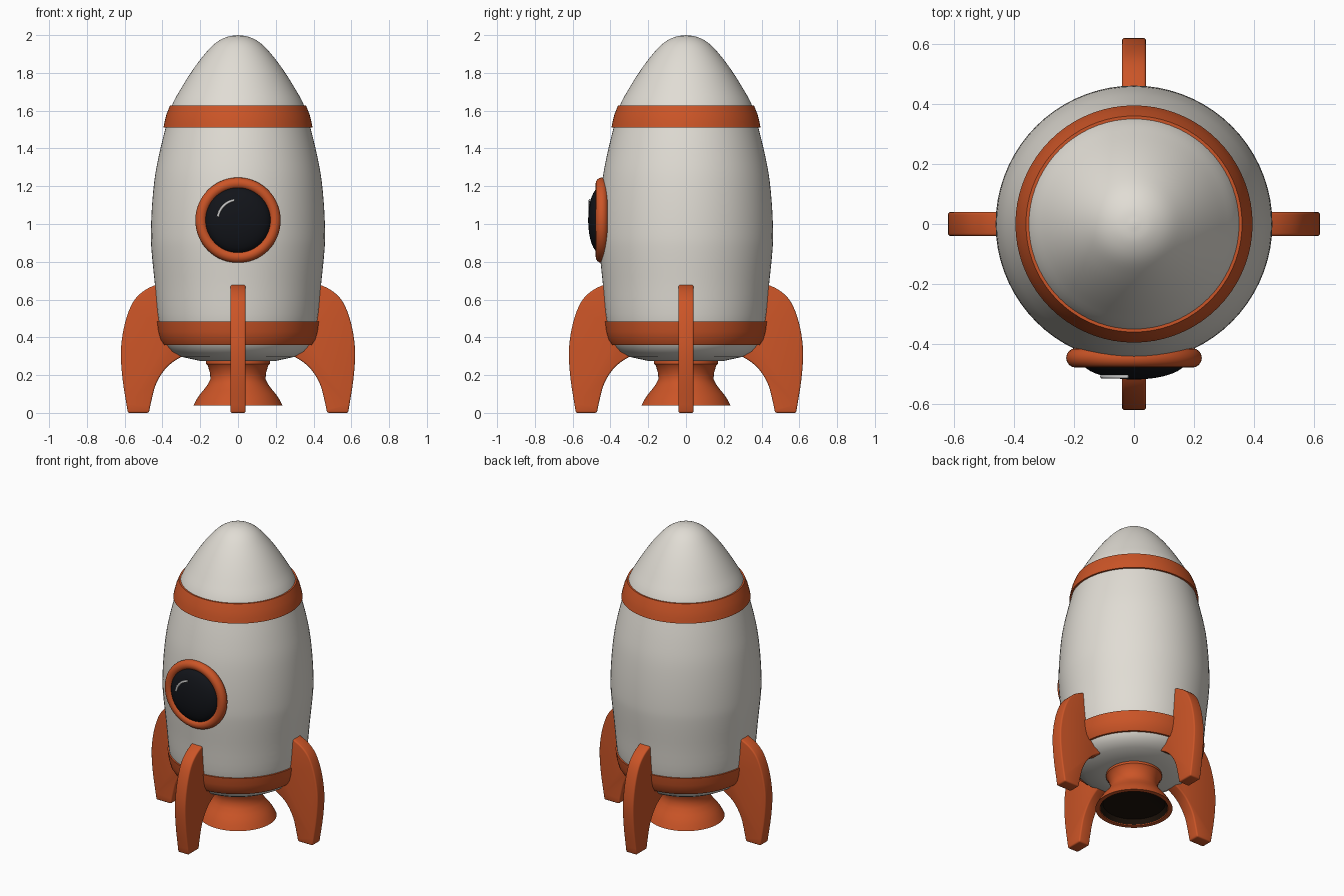
import bpy, bmesh, math
from mathutils import Vector, Matrix

if "Cube" in bpy.data.objects:
    bpy.data.objects.remove(bpy.data.objects["Cube"])


def material(name, rgb):
    m = bpy.data.materials.new(name)
    m.diffuse_color = (*rgb, 1)
    m.use_nodes = True
    m.node_tree.nodes["Principled BSDF"].inputs["Base Color"].default_value = m.diffuse_color
    return m


ORANGE = material("orange_paint", (0.60, 0.09, 0.02))
WHITE = material("warm_white", (0.75, 0.72, 0.66))
BLACK = material("dark_glass", (0.006, 0.007, 0.01))
SOOT = material("soot", (0.012, 0.006, 0.003))
SHINE = material("glass_shine", (0.8, 0.8, 0.8))


def finish(bm, name, mat, angle=35):
    bmesh.ops.recalc_face_normals(bm, faces=bm.faces)
    me = bpy.data.meshes.new(name)
    bm.to_mesh(me)
    bm.free()
    me.materials.append(mat)
    ob = bpy.data.objects.new(name, me)
    bpy.context.collection.objects.link(ob)
    bpy.ops.object.select_all(action='DESELECT')
    ob.select_set(True)
    bpy.context.view_layer.objects.active = ob
    bpy.ops.object.shade_smooth_by_angle(angle=math.radians(angle))
    return ob


def smooth(pts, n=4):
    """Catmull-Rom curve through 2D points."""
    p = [Vector(q) for q in pts]
    p = [2 * p[0] - p[1]] + p + [2 * p[-1] - p[-2]]
    out = []
    for a, b, c, d in zip(p, p[1:], p[2:], p[3:]):
        for i in range(n):
            t = i / n
            out.append(0.5 * (2 * b + (c - a) * t + (2 * a - 5 * b + 4 * c - d) * t * t
                              + (3 * b - a - 3 * c + d) * t ** 3))
    return out + [p[-2]]


def lathe(name, profile, mat, closed=False, steps=72, place=None):
    """Spin (radius, height) points around z."""
    bm = bmesh.new()
    vs = [bm.verts.new((max(r, 0), 0, z)) for r, z in profile]
    es = [bm.edges.new(e) for e in zip(vs, vs[1:])]
    if closed:
        es.append(bm.edges.new((vs[-1], vs[0])))
    bmesh.ops.spin(bm, geom=vs + es, cent=(0, 0, 0), axis=(0, 0, 1),
                   angle=2 * math.pi, steps=steps)
    bmesh.ops.remove_doubles(bm, verts=bm.verts, dist=1e-5)
    if place:
        bm.transform(place)
    return finish(bm, name, mat)


# hull with pointed nose
side = smooth([(0.38, 0.36), (0.42, 0.48), (0.44, 0.68), (0.457, 0.85), (0.461, 0.95),
               (0.455, 1.10), (0.44, 1.25), (0.415, 1.38), (0.383, 1.51), (0.35, 1.627),
               (0.30, 1.72), (0.24, 1.815), (0.18, 1.895), (0.12, 1.957), (0.06, 1.99), (0, 2.0)])
lathe("hull", [(0, 0.27), (0.20, 0.275), (0.30, 0.297), (0.35, 0.325)] + side, WHITE)

# painted bands
lathe("upper_band", [(0.36, 1.51), (0.395, 1.51), (0.389, 1.54), (0.379, 1.58),
                     (0.36, 1.627), (0.33, 1.627)], ORANGE, True)
lathe("lower_band", [(0.36, 0.36), (0.393, 0.36), (0.412, 0.39), (0.423, 0.43),
                     (0.43, 0.483), (0.40, 0.483)], ORANGE, True)

# engine nozzle with dark inside
bell = [(0, 0.29), (0.17, 0.29), (0.17, 0.26), (0.16, 0.25), (0.148, 0.21), (0.146, 0.18),
        (0.16, 0.15), (0.183, 0.12), (0.20, 0.10), (0.22, 0.07), (0.236, 0.038),
        (0.208, 0.038), (0.19, 0.075)]
lathe("nozzle", bell, ORANGE)
lathe("nozzle_inside", [(0.206, 0.042), (0.19, 0.072), (0, 0.085)], SOOT)

# porthole, lathed then turned to face the front
FRONT = Matrix.Translation((0, 0, 1.02)) @ Matrix.Rotation(math.pi / 2, 4, 'X')
rim = [(0.195 + 0.031 * math.cos(a), 0.446 + 0.032 * math.sin(a))
       for a in (i * math.tau / 16 for i in range(16))]
lathe("window_rim", rim, ORANGE, True, 64, FRONT)
dome = [(0.175 * math.sin(t), 0.455 + 0.063 * math.cos(t))
        for t in (math.pi / 2 * (1 - i / 8) for i in range(9))]
lathe("window_glass", dome, BLACK, False, 64, FRONT)

# curved shine on the glass
cu = bpy.data.curves.new("window_shine", 'CURVE')
cu.dimensions = '3D'
cu.bevel_depth = 0.007
cu.bevel_resolution = 2
cu.use_fill_caps = True
sp = cu.splines.new('POLY')
sp.points.add(12)
for i, p in enumerate(sp.points):
    a = math.radians(100 + 70 * i / 12)
    p.co = (0.108 * math.cos(a), -0.508, 1.02 + 0.108 * math.sin(a), 1)
cu.materials.append(SHINE)
bpy.context.collection.objects.link(bpy.data.objects.new("window_shine", cu))

# four fins
outer = smooth([(0.40, 0.687), (0.44, 0.676), (0.50, 0.645), (0.55, 0.595), (0.585, 0.52),
                (0.61, 0.42), (0.62, 0.31), (0.61, 0.17), (0.583, 0.0)])
inner = smooth([(0.472, 0.0), (0.457, 0.07), (0.435, 0.15), (0.395, 0.22), (0.35, 0.265), (0.29, 0.303)])
for k, label in enumerate(("right", "back", "left", "front")):
    bm = bmesh.new()
    face = bm.faces.new([bm.verts.new((x, -0.04, z)) for x, z in outer + inner + [Vector((0.32, 0.45))]])
    ext = bmesh.ops.extrude_face_region(bm, geom=[face])
    bmesh.ops.translate(bm, vec=(0, 0.08, 0),
                        verts=[g for g in ext["geom"] if isinstance(g, bmesh.types.BMVert)])
    bmesh.ops.recalc_face_normals(bm, faces=bm.faces)
    edges = [e for e in bm.edges if e.calc_face_angle(0) > math.radians(40)]
    bmesh.ops.bevel(bm, geom=edges, offset=0.009, segments=3, profile=0.5, affect='EDGES')
    bm.transform(Matrix.Rotation(k * math.pi / 2, 4, 'Z'))
    finish(bm, label + "_fin", ORANGE)
